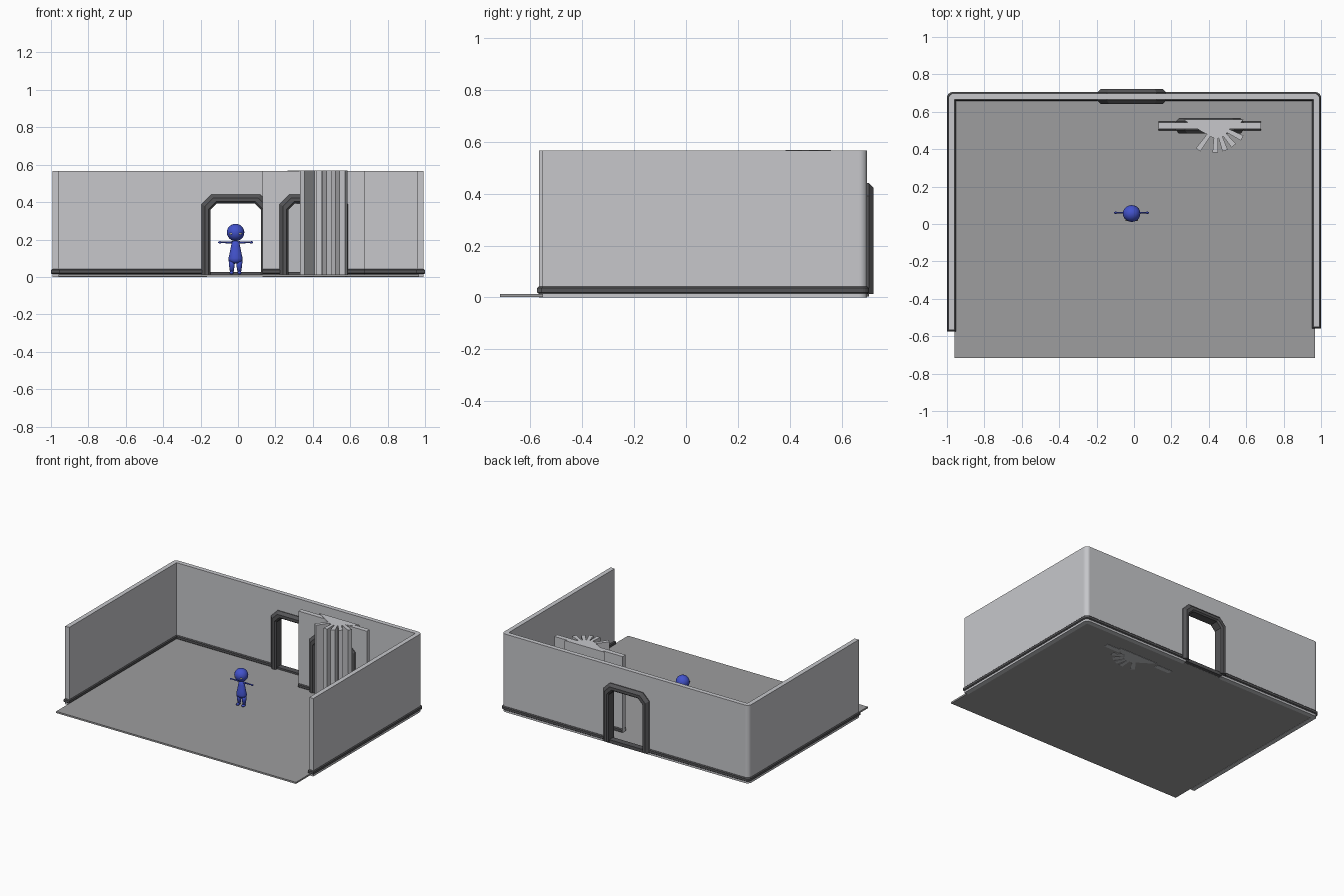
import bpy, bmesh, math
from mathutils import Vector, Matrix

cube = bpy.data.objects.get("Cube")
if cube:
    bpy.data.objects.remove(cube, do_unlink=True)


def material(name, rgb):
    m = bpy.data.materials.new(name)
    m.use_nodes = True
    m.diffuse_color = (*rgb, 1)
    m.node_tree.nodes["Principled BSDF"].inputs["Base Color"].default_value = (*rgb, 1)
    return m


WALL = material("pale grey", (0.57, 0.575, 0.6))
FLOOR = material("mid grey", (0.34, 0.34, 0.345))
TRIM = material("dark grey", (0.09, 0.09, 0.095))
BLUE = material("blue", (0.055, 0.085, 0.6))
EYE = material("cream", (0.65, 0.62, 0.48))


def finish(name, bm, mat, smooth=False):
    bmesh.ops.recalc_face_normals(bm, faces=bm.faces)
    mesh = bpy.data.meshes.new(name)
    bm.to_mesh(mesh)
    bm.free()
    mesh.materials.append(mat)
    for p in mesh.polygons:
        p.use_smooth = smooth
    ob = bpy.data.objects.new(name, mesh)
    bpy.context.collection.objects.link(ob)
    return ob


def loft(name, rings, mat, smooth=False):
    """Skin a list of matching closed rings and cap both ends."""
    bm = bmesh.new()
    vs = [[bm.verts.new(p) for p in r] for r in rings]
    n = len(vs[0])
    for a, b in zip(vs, vs[1:]):
        for i in range(n):
            j = (i + 1) % n
            bm.faces.new((a[i], a[j], b[j], b[i]))
    bm.faces.new(vs[0])
    bm.faces.new(vs[-1])
    return finish(name, bm, mat, smooth)


def prism(name, plan, z0, z1, mat):
    return loft(name, [[(x, y, z) for x, y in plan] for z in (z0, z1)], mat)


def rect(x0, x1, y0, y1):
    return [(x0, y0), (x1, y0), (x1, y1), (x0, y1)]


TOP = 0.567
DOOR_X, BACK_Y = -0.012, 0.682
PANEL_X, PANEL_Y = 0.405, 0.525
HALF, HEAD, JAMB = 0.183, 0.44, 0.153
BASE = [(0.015, 0.0), (0.02, 0.006), (0.036, 0.006), (0.042, 0.0)]


# Floor slab
prism("floor", rect(-0.96, 0.968, -0.717, 0.68), 0.002, 0.014, FLOOR)


# Enclosing walls, each half running from the doorway round a corner
def half_plan(s, front, grow=0.0):
    out, inn, r = 0.993 + grow, 0.96 - grow, 0.03
    pts = [(DOOR_X + s * JAMB, 0.698 + grow)]
    for k in range(7):
        a = math.pi / 2 * (1 - k / 6)
        pts.append((s * (out - r + r * math.cos(a)), 0.698 + grow - r + r * math.sin(a)))
    pts += [(s * out, front - grow), (s * inn, front - grow),
            (s * inn, 0.665 - grow), (DOOR_X + s * JAMB, 0.665 - grow)]
    return pts


for s, side, front in ((1, "left", -0.552), (-1, "right", -0.567)):
    prism(side + "_wall", half_plan(s, front), 0, TOP, WALL)
    loft(side + "_baseboard",
         [[(x, y, z) for x, y in half_plan(s, front, g + 0.001)] for z, g in BASE], TRIM)


# Door surrounds with bevelled section and clipped top corners
def surround(name, cx, cy):
    section = [(0, -0.022), (0.018, -0.041), (0.038, -0.041), (0.047, -0.03),
               (0.047, 0.03), (0.038, 0.041), (0.018, 0.041), (0, 0.022)]

    def path(d):
        w, h, c = HALF - d, HEAD - d, 0.05 - 0.3 * d
        return [(-w, 0.014), (-w, h - c), (c - w, h), (w - c, h), (w, h - c), (w, 0.014)]

    rings = [[(cx + path(d)[i][0], cy + y, path(d)[i][1]) for d, y in section]
             for i in range(6)]
    loft(name, rings, TRIM)
    prism(name + "_sill", rect(cx - JAMB, cx + JAMB, cy - 0.022, cy + 0.022), 0.003, 0.027, TRIM)


surround("back_door_surround", DOOR_X, BACK_Y)
surround("panel_door_surround", PANEL_X, PANEL_Y)
prism("back_lintel", rect(DOOR_X - JAMB, DOOR_X + JAMB, 0.665, 0.698), HEAD - 0.03, TOP, WALL)

# Free-standing panel with its own doorway
prism("panel_lintel", rect(PANEL_X - JAMB, PANEL_X + JAMB, 0.508, 0.542), HEAD - 0.03, TOP, WALL)
for s, side in ((1, "left"), (-1, "right")):
    x0, x1 = sorted((PANEL_X + s * JAMB, PANEL_X + s * 0.275))
    prism("panel_" + side, rect(x0, x1, 0.508, 0.542), 0, TOP, WALL)
    loft("panel_baseboard_" + side,
         [[(x, y, z) for x, y in rect(x0, x1, 0.507 - g, 0.543 + g)] for z, g in BASE], TRIM)

# Fan of upright blades spreading from the panel
fan = [(0.265, 0.558), (0.36, 0.495)]
for deg, reach in ((234, 0.165), (268, 0.147), (289, 0.145), (310, 0.145), (333, 0.155)):
    a = math.radians(deg)
    along = Vector((math.cos(a), math.sin(a)))
    across = Vector((-along.y, along.x))
    hub = Vector((0.44, 0.53))
    for r, w in ((0.07, -0.011), (reach, -0.015), (reach, 0.015), (0.07, 0.011)):
        fan.append(tuple(hub + along * r + across * w))
fan += [(0.545, 0.515), (0.585, 0.558)]
prism("fan_blades", fan, 0.0, TOP + 0.002, WALL)

# Small standing figure
FX, FY = -0.013, 0.06


def ball(name, loc, size, mat=BLUE):
    bm = bmesh.new()
    m = Matrix.Translation(loc) @ Matrix.Diagonal((*size, 1))
    bmesh.ops.create_uvsphere(bm, u_segments=20, v_segments=12, radius=1, matrix=m)
    return finish(name, bm, mat, True)


def lathe(name, cx, cy, profile, depth=1.0):
    rings = [[(cx + r * math.cos(k * math.pi / 8), cy + depth * r * math.sin(k * math.pi / 8), z)
              for k in range(16)] for r, z in profile]
    return loft(name, rings, BLUE, True)


ball("head", (FX, FY - 0.004, 0.238), (0.047, 0.045, 0.046))
lathe("body", FX, FY, [(0.008, 0.197), (0.02, 0.185), (0.024, 0.165), (0.031, 0.13),
                       (0.038, 0.1), (0.036, 0.085), (0.02, 0.073)], 0.75)
for s, side in ((1, "left"), (-1, "right")):
    lathe(side + "_leg", FX + s * 0.02, FY, [(0.017, 0.09), (0.015, 0.06), (0.009, 0.022)])
    ball(side + "_foot", (FX + s * 0.021, FY - 0.008, 0.022), (0.011, 0.019, 0.009))
    x0, x1 = FX + s * 0.015, FX + s * 0.085
    loft(side + "_arm", [[(x, FY + r * math.cos(k * math.pi / 4), 0.185 + r * math.sin(k * math.pi / 4))
                          for k in range(8)] for x, r in ((x0, 0.006), (x1, 0.004))], BLUE, True)
    ball(side + "_hand", (FX + s * 0.084, FY, 0.185), (0.01, 0.006, 0.006))
    ball(side + "_eye", (FX + s * 0.024, FY - 0.04, 0.231), (0.011, 0.005, 0.005), EYE)
